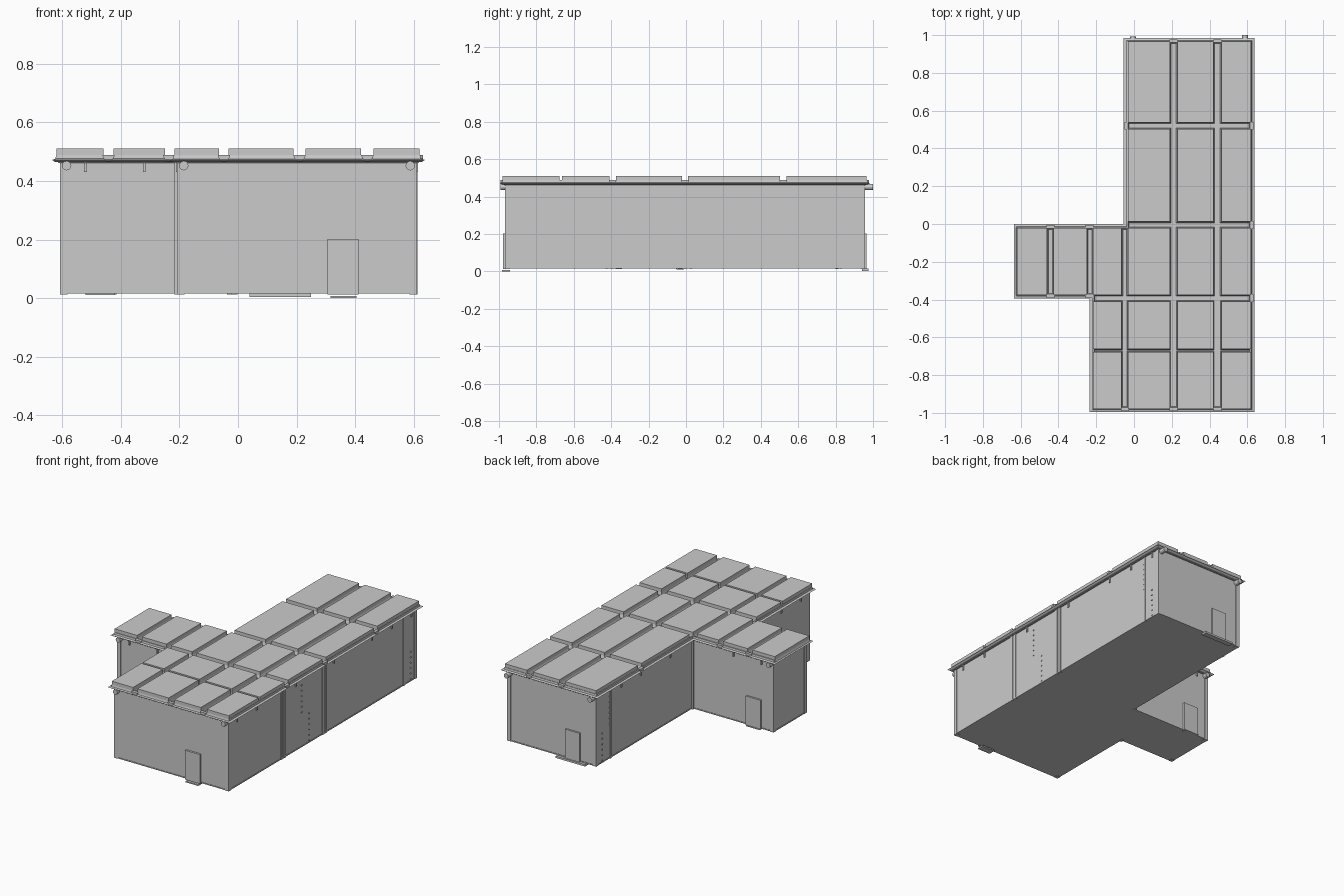
import bpy, bmesh, math
from mathutils import Matrix

if "Cube" in bpy.data.objects:
    bpy.data.objects.remove(bpy.data.objects["Cube"])

# Footprint of the walls: x, y and the outward direction of each corner
PLAN = [(-.205, -.965, -1, -1), (.608, -.965, 1, -1), (.608, .955, 1, 1), (-.025, .955, -1, 1),
        (-.025, -.03, -1, 1), (-.605, -.03, -1, 1), (-.605, -.365, -1, -1), (-.205, -.365, -1, -1)]


def finish(name, bm):
    bmesh.ops.recalc_face_normals(bm, faces=bm.faces)
    me = bpy.data.meshes.new(name)
    bm.to_mesh(me)
    bm.free()
    ob = bpy.data.objects.new(name, me)
    bpy.context.collection.objects.link(ob)
    return ob


def loft(bm, rings, closed=False):
    """Join rings of points; cap both ends, or close the section into a loop."""
    vs = [[bm.verts.new(p) for p in r] for r in rings]
    n = len(vs[0])
    pairs = list(zip(vs, vs[1:])) + ([(vs[-1], vs[0])] if closed else [])
    for a, b in pairs:
        for i in range(n):
            j = (i + 1) % n
            bm.faces.new((a[i], a[j], b[j], b[i]))
    if not closed:
        bm.faces.new(vs[0][::-1])
        bm.faces.new(vs[-1])


def outline(off, z):
    return [(x + sx * off, y + sy * off, z) for x, y, sx, sy in PLAN]


def rect(x0, x1, y0, y1, z, grow=0):
    return [(x0 - grow, y0 - grow, z), (x1 + grow, y0 - grow, z),
            (x1 + grow, y1 + grow, z), (x0 - grow, y1 + grow, z)]


def box(bm, x0, x1, y0, y1, z0, z1):
    loft(bm, [rect(x0, x1, y0, y1, z0), rect(x0, x1, y0, y1, z1)])


# Wall body
bm = bmesh.new()
loft(bm, [outline(0, .015), outline(0, .468)])
finish("walls", bm)

# Base skirting
bm = bmesh.new()
loft(bm, [outline(-.004, .015), outline(.003, .015), outline(.003, .021), outline(-.004, .021)], True)
finish("skirting", bm)

# Roof deck (floor of the gutters) and projecting eave with raised rim
bm = bmesh.new()
loft(bm, [outline(.008, .462), outline(.014, .47)])
finish("roof_deck", bm)
bm = bmesh.new()
loft(bm, [outline(.0, .463), outline(.02, .465), outline(.03, .472), outline(.016, .476),
          outline(.014, .488), outline(.006, .488)], True)
finish("eave", bm)

# Roof panels with a chamfered foot, which shapes the gutters between them
cols = [(-.62, -.46), (-.425, -.25), (-.217, -.065), (-.033, .19), (.23, .42), (.463, .62)]
rows = [(-.98, -.677, 2), (-.663, -.41, 2), (-.375, -.022, 0), (.012, .503, 3), (.538, .966, 3)]
bm = bmesh.new()
for y0, y1, first in rows:
    for x0, x1 in cols[first:]:
        foot = .008 if y0 > -.6 else .005
        loft(bm, [rect(x0, x1, y0, y1, .466, foot), rect(x0, x1, y0, y1, .488),
                  rect(x0, x1, y0, y1, .51)])
finish("roof_panels", bm)

# Gutter end spouts: half octagons at the eave
bm = bmesh.new()
PROFILE = [(-.021, .488), (-.018, .478), (-.008, .468), (.008, .468), (.018, .478), (.021, .488)]


def spout_y(x, y, s):
    loft(bm, [[(x + u, y, z) for u, z in PROFILE], [(x + u, y + s * .018, z) for u, z in PROFILE]])


def spout_x(x, y, s):
    loft(bm, [[(x, y + u, z) for u, z in PROFILE], [(x + s * .018, y + u, z) for u, z in PROFILE]])


for x in (-.048, .21, .442):
    spout_y(x, -.973, -1)
for x in (.21, .442):
    spout_y(x, .96, 1)
for x in (-.442, -.235):
    spout_y(x, -.373, -1)
for x in (-.442, -.235):
    spout_y(x, -.024, 1)
for y in (-.392, -.005, .52):
    spout_x(.614, y, 1)
spout_x(-.031, .52, -1)
finish("gutter_spouts", bm)

# Corner trims on the outer and inner wall corners
bm = bmesh.new()
for i, (x, y, sx, sy) in enumerate(PLAN):
    h = .013
    if i in (4, 7):
        box(bm, x - .012, x + .004, y - .012, y + .012, .012, .466)
    else:
        cx, cy = x - sx * (h - .003), y - sy * (h - .003)
        box(bm, cx - h, cx + h, cy - h, cy + h, .013, .466)
finish("corner_trims", bm)

# Pilasters on the long side walls
bm = bmesh.new()
for y in (-.41, .012):
    for d in (-.014, .014):
        box(bm, .6, .613, y + d - .009, y + d + .009, .013, .466)
box(bm, .6, .612, .82, .835, .013, .466)
box(bm, -.03, -.02, .8, .815, .013, .466)
finish("pilasters", bm)

# Stepped rows of small wall pegs
bm = bmesh.new()
for side in (.608, -.025):
    for y in ((-.22, .82) if side > 0 else (.82,)):
        for k in range(12):
            z = .03 + k * .035
            yy = y if z > .215 else y + .075
            box(bm, side - .005, side + .005, yy - .003, yy + .003, z - .003, z + .003)
finish("wall_pegs", bm)

# Small vents under the eave
bm = bmesh.new()
for y in (-.88, -.68, -.28, .11, .5, .7, .9):
    box(bm, .6, .614, y - .005, y + .005, .43, .462)
for y in (.2, .5, .7):
    box(bm, -.032, -.02, y - .005, y + .005, .43, .462)
for y in (-.88, -.68, -.48):
    box(bm, -.212, -.2, y - .005, y + .005, .43, .462)
for x in (-.52, -.32):
    box(bm, x - .005, x + .005, -.373, -.36, .43, .462)
    box(bm, x - .005, x + .005, -.035, -.022, .43, .462)
finish("eave_vents", bm)

# Short drain pipes at the roof corners
bm = bmesh.new()
for x, y in [(.588, -.97), (-.185, -.97), (.588, .978), (-.005, .97), (-.585, -.025), (-.585, -.37)]:
    m = Matrix.Translation((x, y, .452)) @ Matrix.Rotation(math.pi / 2, 4, 'X')
    bmesh.ops.create_cone(bm, cap_ends=True, segments=12, radius1=.016, radius2=.016,
                          depth=.044, matrix=m)
pipes = finish("drain_pipes", bm)

# Doors on the front wall, back wall and side wing
bm = bmesh.new()
box(bm, .306, .412, -.978, -.96, .013, .202)
box(bm, .085, .19, .95, .966, .013, .202)
box(bm, -.52, -.414, -.035, -.018, .013, .202)
finish("doors", bm)

# Door steps: thin plates on the ground
bm = bmesh.new()
box(bm, .315, .405, -.985, -.94, 0, .008)
box(bm, .04, .25, .94, .975, .003, .015)
box(bm, -.52, -.42, -.05, -.012, .011, .016)
finish("door_steps", bm)
